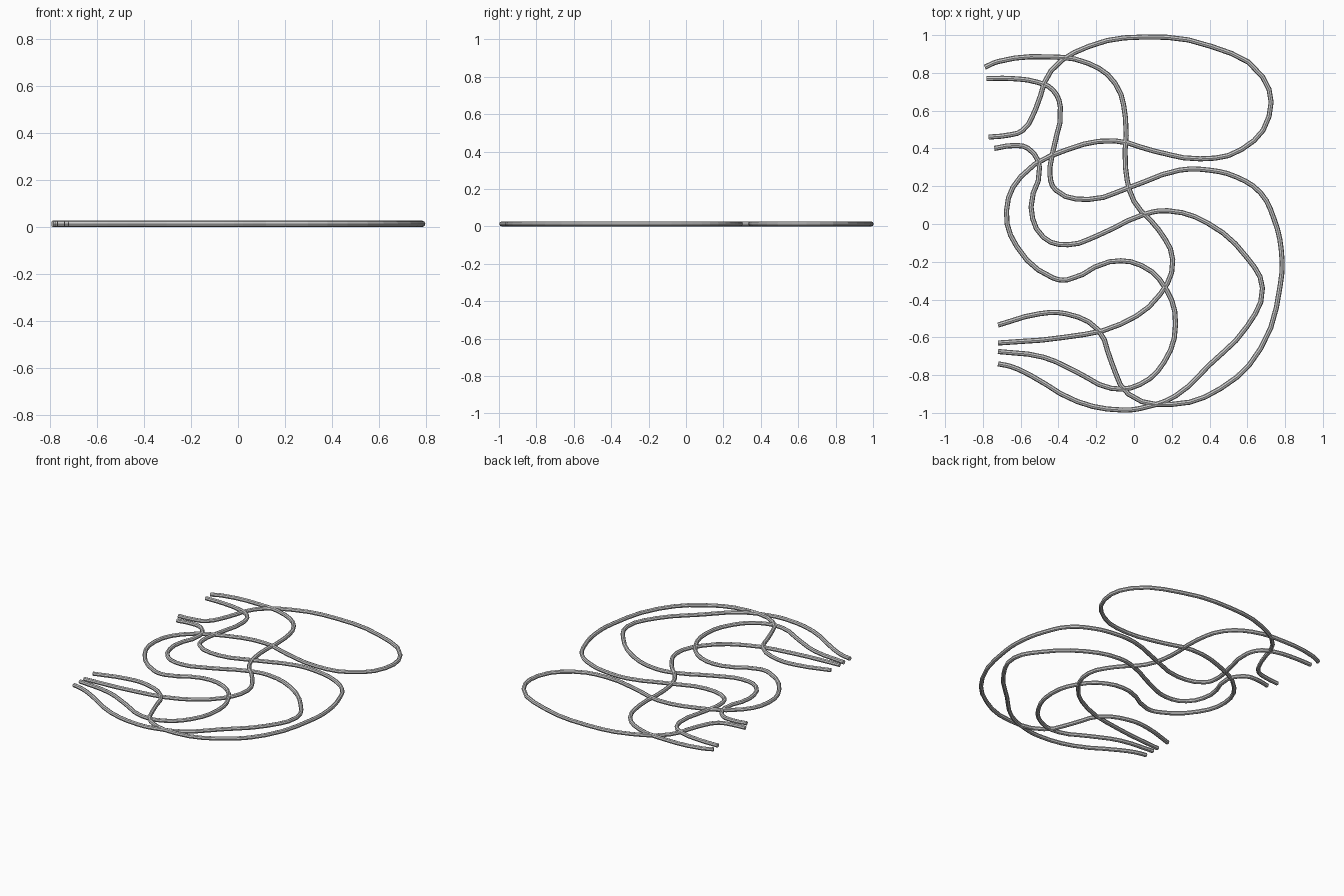
import bpy

R = 0.0135  # cable radius


def cable(name, pts):
    """Round cable lying flat on the ground, following smooth key points."""
    cu = bpy.data.curves.new(name, 'CURVE')
    cu.dimensions = '3D'
    cu.twist_mode = 'Z_UP'
    cu.resolution_u = 3
    cu.bevel_depth = R
    cu.bevel_resolution = 2
    cu.use_fill_caps = True
    sp = cu.splines.new('BEZIER')
    sp.use_smooth = False
    sp.bezier_points.add(len(pts) - 1)
    for bp, (x, y) in zip(sp.bezier_points, pts):
        bp.co = (x, y, R)
        bp.handle_left_type = bp.handle_right_type = 'AUTO'
    ob = bpy.data.objects.new(name, cu)
    bpy.context.collection.objects.link(ob)
    bpy.ops.object.select_all(action='DESELECT')
    ob.select_set(True)
    bpy.context.view_layer.objects.active = ob
    bpy.ops.object.convert(target='MESH')


# cable from the topmost end, down the middle
cable("middle_cable", [
    (-.79, .83), (-.72, .86), (-.46, .885), (-.24, .85), (-.10, .745), (-.045, .56),
    (-.045, .30), (0, .12), (.13, -.03), (.205, -.19), (.14, -.37), (-.07, -.53),
    (-.37, -.60), (-.72, -.63)])

# cable making the big outer loop on the right
cable("outer_loop_cable", [
    (-.78, .77), (-.65, .77), (-.51, .75), (-.43, .71), (-.39, .62), (-.43, .38),
    (-.445, .26), (-.415, .18), (-.24, .13), (-.02, .195), (.24, .285), (.40, .285),
    (.54, .25), (.67, .165), (.74, .03), (.78, -.14), (.775, -.32), (.67, -.66),
    (.46, -.87), (.20, -.955), (-.03, -.90), (-.12, -.73), (-.19, -.56), (-.36, -.475),
    (-.50, -.475), (-.72, -.535)])

# cable making the upper loop and the lower left bend
cable("upper_loop_cable", [
    (-.77, .46), (-.67, .47), (-.59, .495), (-.52, .61), (-.44, .81), (-.24, .94),
    (.05, .99), (.41, .94), (.68, .78), (.715, .57), (.57, .395), (.35, .345),
    (.10, .388), (-.10, .44), (-.35, .395), (-.60, .25), (-.675, .07), (-.62, -.12),
    (-.43, -.285), (-.35, -.295), (-.13, -.20), (.04, -.22), (.17, -.345), (.22, -.53),
    (.16, -.73), (.03, -.85), (-.12, -.87), (-.30, -.785), (-.48, -.705), (-.72, -.675)])

# cable making the inner loop on the right
cable("inner_loop_cable", [
    (-.74, .40), (-.64, .415), (-.56, .40), (-.50, .30), (-.545, .09), (-.48, -.07),
    (-.35, -.11), (-.19, -.06), (.05, .05), (.18, .07), (.39, .005), (.60, -.18),
    (.68, -.34), (.60, -.54), (.40, -.745), (.22, -.91), (.06, -.97), (-.06, -.985),
    (-.30, -.94), (-.55, -.80), (-.65, -.755), (-.72, -.74)])
